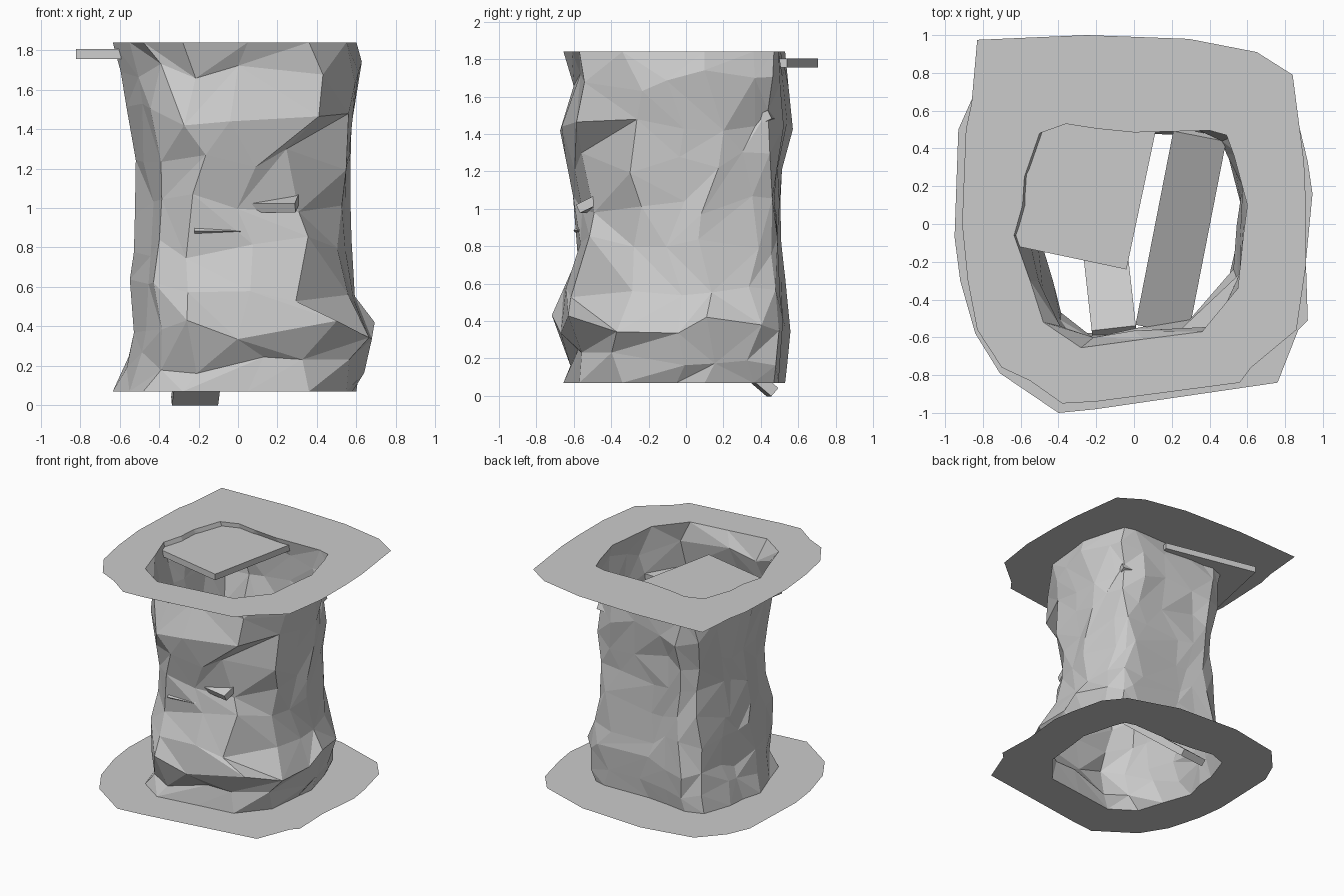
import bpy, bmesh, random
from mathutils import Vector, Matrix

if "Cube" in bpy.data.objects:
    bpy.data.objects.remove(bpy.data.objects["Cube"])

random.seed(11)
TOP, BOTTOM = 1.84, 0.07

# Plan outlines, counter-clockwise
HOLE = [(0.6, 0.1), (0.53, 0.36), (0.49, 0.47), (0.4, 0.495), (0.0, 0.485), (-0.2, 0.505),
        (-0.36, 0.53), (-0.5, 0.48), (-0.58, 0.25), (-0.59, 0.1), (-0.635, -0.06),
        (-0.55, -0.3), (-0.48, -0.52), (-0.28, -0.655), (0.05, -0.61), (0.36, -0.57),
        (0.55, -0.34), (0.58, -0.05)]
TOP_RIM = [(0.9, 0.33), (0.84, 0.79), (0.65, 0.91), (0.29, 0.98), (-0.25, 1.0), (-0.83, 0.975),
           (-0.86, 0.64), (-0.89, 0.5), (-0.91, 0.0), (-0.88, -0.3), (-0.83, -0.56),
           (-0.7, -0.76), (-0.55, -0.83), (-0.38, -0.95), (-0.2, -0.94), (0.56, -0.84),
           (0.62, -0.76), (0.86, -0.56), (0.91, -0.22), (0.91, 0.1)]
BOTTOM_RIM = [(0.92, 0.33), (0.85, 0.62), (0.72, 0.78), (0.3, 0.92), (-0.25, 0.95),
              (-0.68, 0.87), (-0.85, 0.68), (-0.93, 0.5), (-0.95, -0.07), (-0.92, -0.3),
              (-0.84, -0.58), (-0.71, -0.79), (-0.4, -1.0), (-0.2, -0.98), (0.76, -0.84),
              (0.87, -0.56), (0.92, -0.51), (0.91, -0.2), (0.945, 0.16)]


def finish(bm, name):
    mesh = bpy.data.meshes.new(name)
    bm.to_mesh(mesh)
    bm.free()
    obj = bpy.data.objects.new(name, mesh)
    bpy.context.collection.objects.link(obj)
    return obj


def ground_sheet(name, rim, z):
    """Flat sheet with the shaft opening left open."""
    bm = bmesh.new()
    edges = []
    for loop in (rim, HOLE):
        vs = [bm.verts.new((x, y, z)) for x, y in loop]
        edges += [bm.edges.new((vs[i - 1], vs[i])) for i in range(len(vs))]
    bmesh.ops.triangle_fill(bm, edges=edges, use_beauty=True, normal=(0, 0, 1))
    for f in bm.faces:
        f.normal_update()
        if f.normal.z < 0:
            f.normal_flip()
    finish(bm, name)


def plank(name, a, b, width, thick):
    """Board running from a to b, level across its width."""
    a, b = Vector(a), Vector(b)
    run = (b - a).normalized()
    side = run.cross(Vector((0, 0, 1))).normalized()
    up = side.cross(run)
    m = Matrix((side * width, run * (b - a).length, up * thick)).transposed().to_4x4()
    bm = bmesh.new()
    bmesh.ops.create_cube(bm, size=1, matrix=Matrix.Translation((a + b) / 2) @ m)
    bmesh.ops.recalc_face_normals(bm, faces=bm.faces)
    finish(bm, name)


# Ground sheets
ground_sheet("upper_ground", TOP_RIM, TOP)
ground_sheet("lower_ground", BOTTOM_RIM, BOTTOM)

# Rock shaft: z, left, right, front, back extents and front-right corner width
RINGS = [(TOP, 0.635, 0.60, 0.655, 0.53, 1), (1.69, 0.59, 0.625, 0.61, 0.55, 1.2),
         (1.47, 0.575, 0.60, 0.695, 0.57, 1.1), (1.25, 0.535, 0.58, 0.64, 0.52, 1.0),
         (1.02, 0.515, 0.56, 0.60, 0.51, 0.87), (0.80, 0.535, 0.58, 0.61, 0.515, 0.95),
         (0.58, 0.545, 0.61, 0.68, 0.53, 1.1), (0.38, 0.55, 0.685, 0.71, 0.56, 1.25),
         (0.21, 0.59, 0.64, 0.63, 0.55, 1.1), (BOTTOM, 0.635, 0.60, 0.655, 0.53, 1)]
n = len(HOLE)
bm = bmesh.new()
rows = []
for z, left, right, front, back, corner in RINGS:
    row = []
    inner = BOTTOM < z < TOP
    for i in range(n):
        # slide along the outline so the facets do not line up in columns
        p = Vector(HOLE[i])
        slide = random.uniform(-0.35, 0.35) if inner else 0
        p = p.lerp(Vector(HOLE[(i + (1 if slide > 0 else -1)) % n]), abs(slide))
        x, y = p
        k = random.uniform(0.98, 1.025) if inner else 1
        if 1.3 < z < 1.6 and x > 0.35 and y > 0.2:
            k = 0.93
        px = x * (right / 0.6 if x > 0 else left / 0.635) * k
        py = y * (back / 0.53 if y > 0 else front / 0.655) * k
        if x > 0.25 and y < -0.3:
            px = min(px * corner, right * 0.97)
        row.append(bm.verts.new((px, py, z + (random.uniform(-0.06, 0.06) if inner else 0))))
    rows.append(row)
for up, low in zip(rows, rows[1:]):
    for i in range(n):
        a, b, c, d = up[i - 1], low[i - 1], low[i], up[i]
        tris = ((a, b, c), (a, c, d)) if random.random() < 0.5 else ((a, b, d), (b, c, d))
        for t in tris:
            bm.faces.new(t)
bmesh.ops.recalc_face_normals(bm, faces=bm.faces)
if sum(f.normal.dot(f.calc_center_median() * Vector((1, 1, 0))) for f in bm.faces) < 0:
    bmesh.ops.reverse_faces(bm, faces=bm.faces)
finish(bm, "rock_shaft")

# Square ledge just under the top opening
plank("top_ledge", (-0.43, -0.158, 1.78), (-0.265, 0.623, 1.78), 0.797, 0.05)

# Sloping ramps crossing the shaft
plank("upper_ramp", (0.15, -0.55, 1.0), (0.35, 0.475, 1.505), 0.285, 0.05)
plank("lower_ramp", (-0.22, 0.462, 0.02), (-0.105, -0.57, 0.905), 0.235, 0.058)
